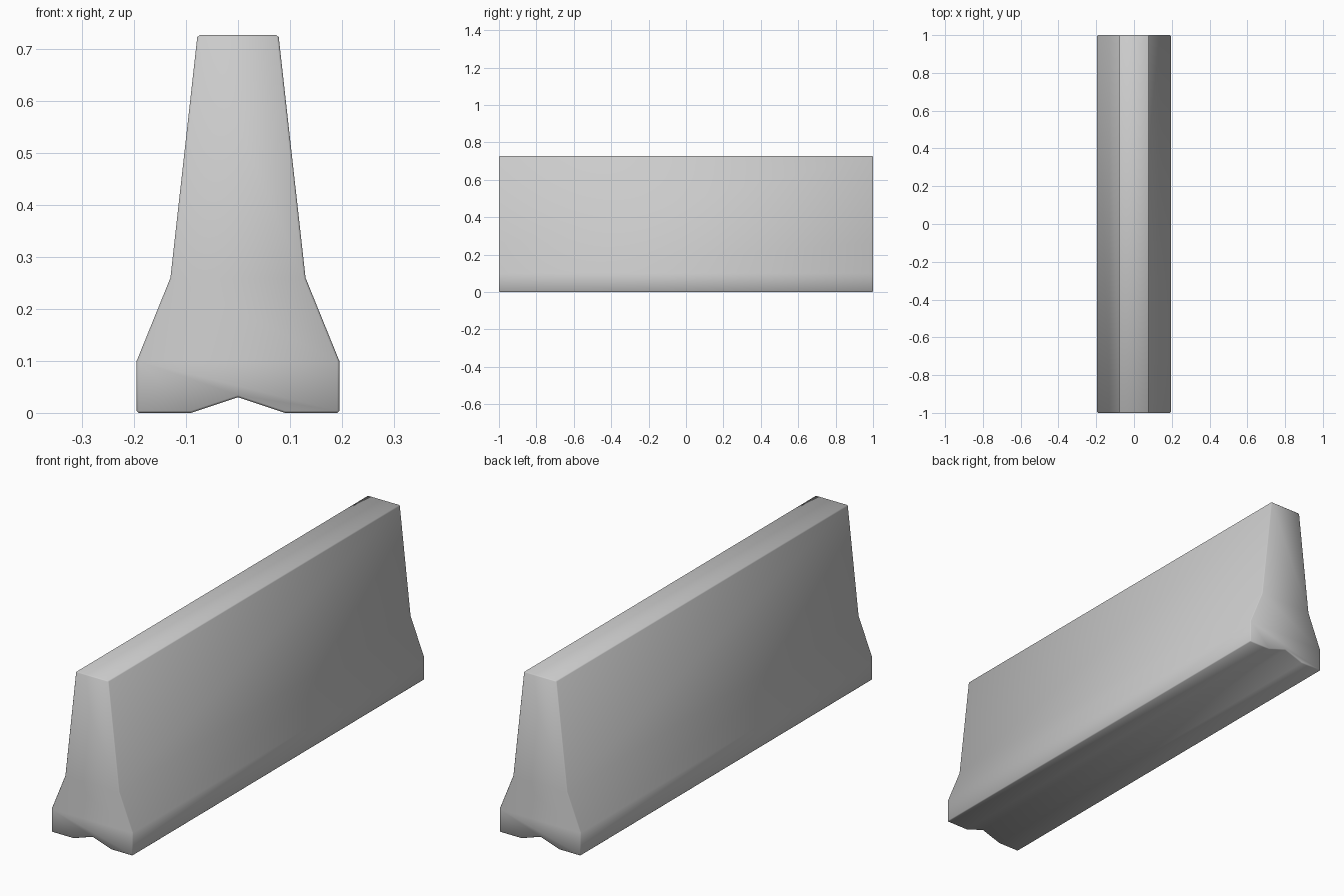
import bpy, bmesh, math

if "Cube" in bpy.data.objects:
    bpy.data.objects.remove(bpy.data.objects["Cube"])

# Half cross-section (x, z): underside notch, foot, slope, tapered wall
HALF = [(0.09, 0.0), (0.195, 0.0), (0.195, 0.1), (0.13, 0.26), (0.078, 0.727)]
profile = [(0.0, 0.03)] + HALF + [(-x, z) for x, z in reversed(HALF)]

# Extrude the cross-section along y
bm = bmesh.new()
face = bm.faces.new([bm.verts.new((x, -1, z)) for x, z in profile])
ext = bmesh.ops.extrude_face_region(bm, geom=[face])
verts = [g for g in ext["geom"] if isinstance(g, bmesh.types.BMVert)]
bmesh.ops.translate(bm, verts=verts, vec=(0, 2, 0))

# Split the end faces into bands at each bend
for z in (0.1, 0.26):
    bmesh.ops.bisect_plane(bm, geom=bm.verts[:] + bm.edges[:] + bm.faces[:],
                           dist=1e-5, plane_co=(0, 0, z), plane_no=(0, 0, 1))
bmesh.ops.recalc_face_normals(bm, faces=bm.faces)

# Small chamfer on the hard edges
hard = [e for e in bm.edges if len(e.link_faces) == 2
        and e.calc_face_angle() > math.radians(40)]
bmesh.ops.bevel(bm, geom=hard, offset=0.004, offset_type='OFFSET',
                segments=1, profile=0.5, affect='EDGES', clamp_overlap=True)
bmesh.ops.recalc_face_normals(bm, faces=bm.faces)

mesh = bpy.data.meshes.new("road_barrier")
bm.to_mesh(mesh)
bm.free()
barrier = bpy.data.objects.new("road_barrier", mesh)
bpy.context.collection.objects.link(barrier)

# Soft shading
bpy.context.view_layer.objects.active = barrier
barrier.select_set(True)
bpy.ops.object.shade_smooth_by_angle(angle=math.radians(50))
